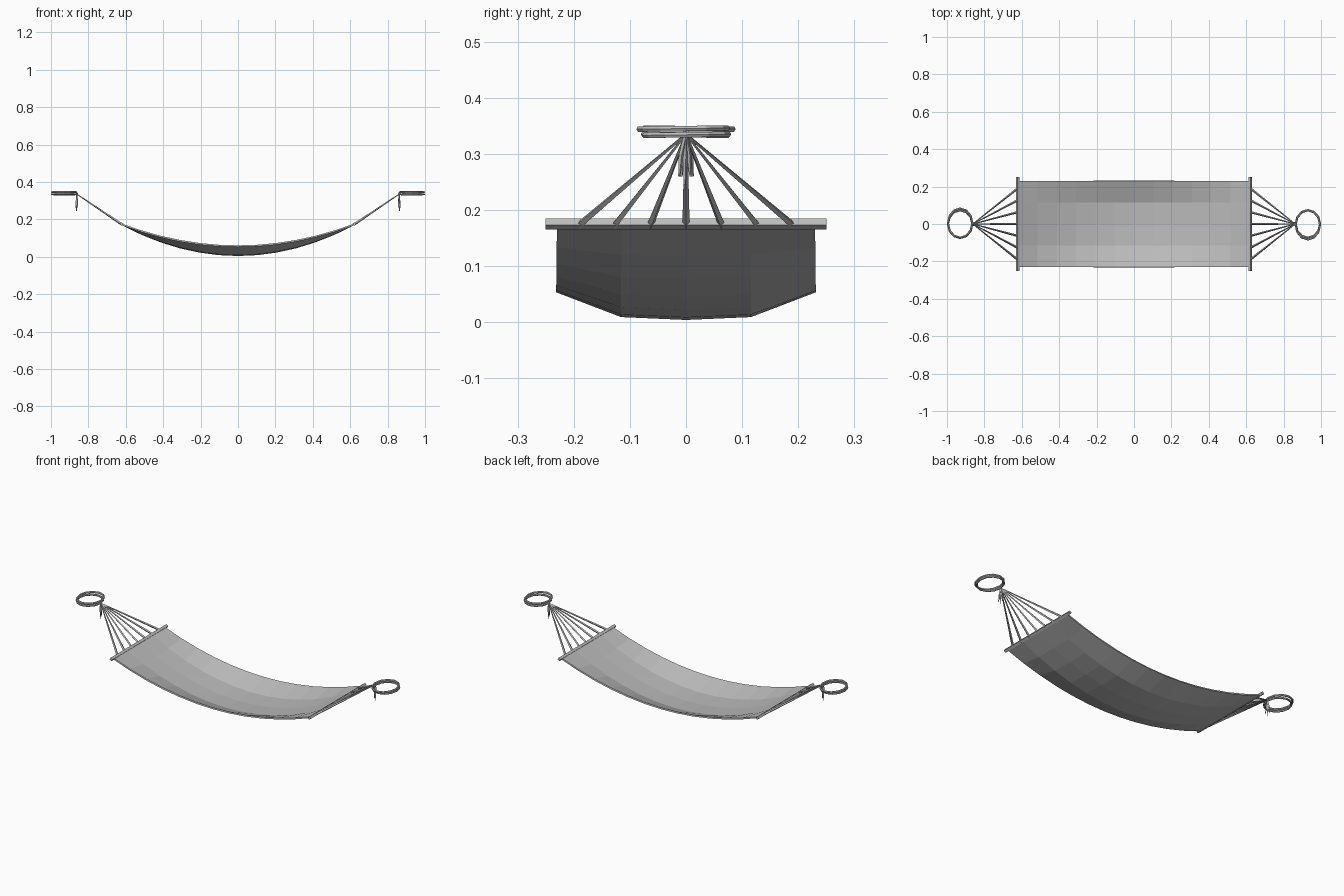
import bpy, bmesh, math
from mathutils import Vector

cube = bpy.data.objects.get("Cube")
if cube:
    bpy.data.objects.remove(cube, do_unlink=True)

grey = bpy.data.materials.new("plain_grey")
grey.use_nodes = True
colour = (0.5, 0.5, 0.5, 1)
grey.diffuse_color = colour
grey.node_tree.nodes["Principled BSDF"].inputs["Base Color"].default_value = colour

BAR_X, BAR_Z = 0.62, 0.172
KNOT = Vector((0.862, 0, 0.335))
TILT = math.atan2(KNOT.z - BAR_Z, KNOT.x - BAR_X)


def add_object(name, data):
    obj = bpy.data.objects.new(name, data)
    bpy.context.collection.objects.link(obj)
    data.materials.append(grey)
    return obj


def add_mesh(name, bm):
    bmesh.ops.recalc_face_normals(bm, faces=bm.faces)
    mesh = bpy.data.meshes.new(name)
    bm.to_mesh(mesh)
    bm.free()
    return add_object(name, mesh)


def add_rope(name, points, radii, closed=False, sides=0):
    """Flat-faced rope along a list of points, with a radius at each."""
    curve = bpy.data.curves.new(name, "CURVE")
    curve.dimensions = "3D"
    curve.bevel_depth = 1
    curve.bevel_resolution = sides
    curve.use_fill_caps = not closed
    spline = curve.splines.new("POLY")
    spline.points.add(len(points) - 1)
    spline.use_cyclic_u = closed
    spline.use_smooth = False
    for p, co, r in zip(spline.points, points, radii):
        p.co = (*co, 1)
        p.radius = r
    return add_object(name, curve)


# Sagging cloth: a grid that dips most along the middle, given thickness
COLS, ROWS, HALF_W = 12, 4, 0.23
sags = [0.115, 0.159, 0.164, 0.159, 0.115]
bm = bmesh.new()
grid = []
for i in range(COLS + 1):
    t = 2 * i / COLS - 1
    grid.append([bm.verts.new((BAR_X * t, HALF_W * (2 * j / ROWS - 1),
                               BAR_Z - sag * (1 - t * t)))
                 for j, sag in enumerate(sags)])
for a, b in zip(grid, grid[1:]):
    for j in range(ROWS):
        bm.faces.new((a[j], b[j], b[j + 1], a[j + 1]))
cloth = add_mesh("cloth_bed", bm)
solid = cloth.modifiers.new("thickness", "SOLIDIFY")
solid.thickness = 0.008
solid.offset = 0

for side, label in ((1, "left"), (-1, "right")):
    # Each end is the other one turned half round
    def place(x, y, z):
        return Vector((side * x, side * y, z))

    # Spreader bar, tilted along the ropes
    bm = bmesh.new()
    bmesh.ops.create_cube(bm, size=1)
    bar = add_mesh(label + "_spreader_bar", bm)
    bar.scale = (0.014, 0.5, 0.014)
    bar.location = place(BAR_X + 0.002, 0, BAR_Z + 0.003)
    bar.rotation_euler.y = -side * TILT

    # Fan of ropes, tapering towards the knot
    for k in range(-3, 4):
        add_rope(f"{label}_fan_rope_{k + 4}",
                 [place(BAR_X, k * 0.064, BAR_Z), place(*KNOT)],
                 [0.0065, 0.0025])

    # Knot
    bm = bmesh.new()
    bmesh.ops.create_icosphere(bm, subdivisions=1, radius=0.008)
    knot = add_mesh(label + "_knot", bm)
    knot.location = place(*KNOT)

    # Hanging loop of two turns
    for name, z, ry, cy in (("lower", 0.334, 0.074, 0.001),
                            ("upper", 0.345, 0.078, -0.005)):
        turn = []
        for k in range(12):
            a = math.tau * k / 12
            turn.append(place(0.9295 + 0.065 * math.cos(a), cy + ry * math.sin(a),
                              z + 0.001 * math.sin(a)))
        add_rope(f"{label}_{name}_loop", turn, [0.0055] * 12, True, 1)

    # Loose rope ends below the knot
    for n, (dx, dy, drop) in enumerate(((0.004, -0.012, 0.075),
                                        (-0.006, 0.008, 0.075),
                                        (0.001, -0.002, 0.09))):
        mid = place(KNOT.x + dx * 0.3, dy * 0.7, KNOT.z - drop * 0.5)
        end = place(KNOT.x + dx, dy, KNOT.z - drop)
        add_rope(f"{label}_loose_end_{n + 1}", [place(*KNOT), mid, end],
                 [0.004, 0.0045, 0.002])
